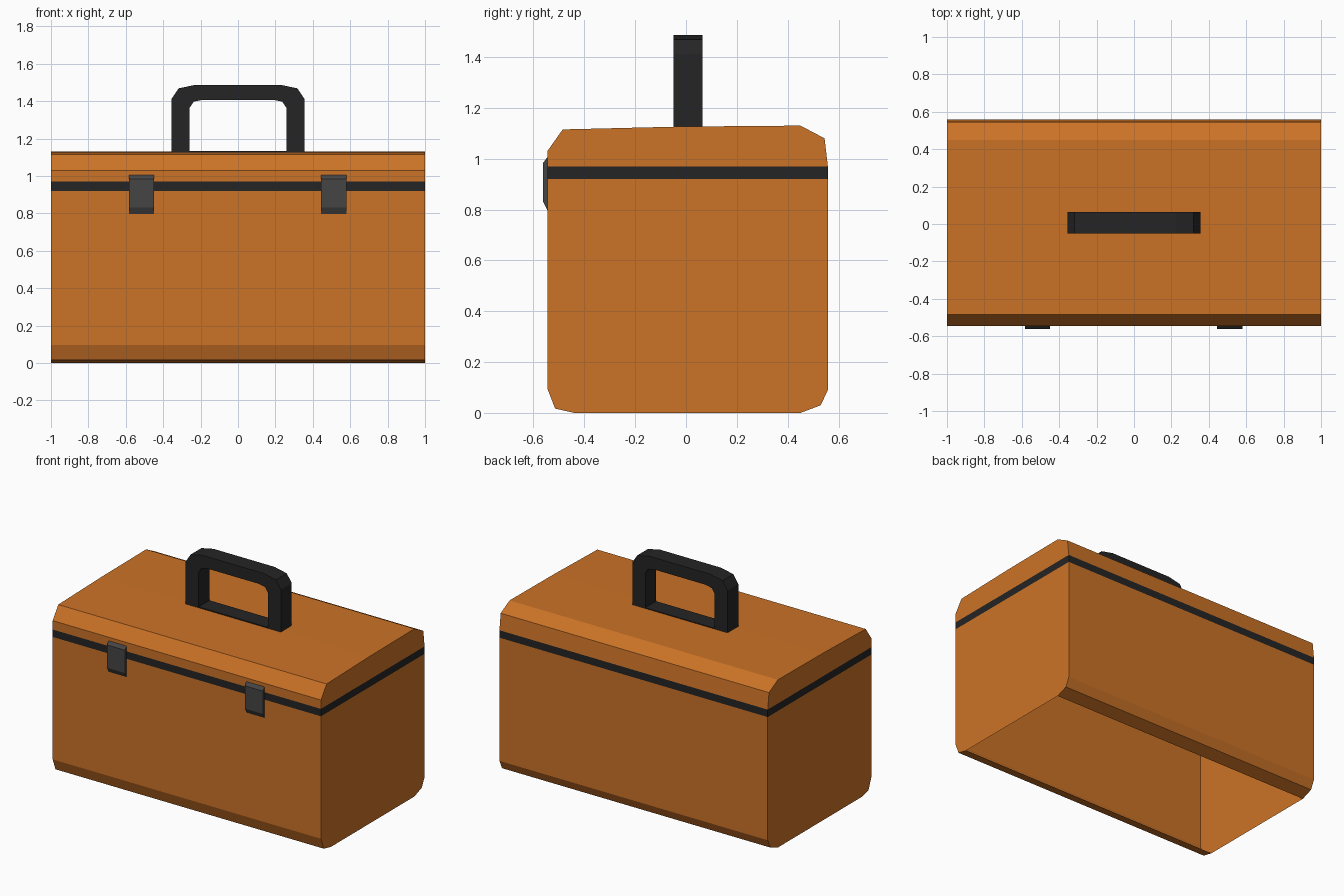
import bpy, bmesh

if "Cube" in bpy.data.objects:
    bpy.data.objects.remove(bpy.data.objects["Cube"])


def material(name, rgb):
    m = bpy.data.materials.new(name)
    m.diffuse_color = (*rgb, 1)
    m.use_nodes = True
    m.node_tree.nodes["Principled BSDF"].inputs["Base Color"].default_value = m.diffuse_color
    return m


ORANGE = material("orange", (0.6, 0.17, 0.02))
BLACK = material("black", (0.018, 0.018, 0.018))
GREY = material("dark_grey", (0.06, 0.06, 0.06))


def along_x(u, v, w):
    return (w, u, v)


def along_y(u, v, w):
    return (u, -w, v)


def prism(name, profile, lo, hi, place, mat, open_sides=()):
    """Extrude a counter-clockwise profile; open_sides are edges left unfilled."""
    bm = bmesh.new()
    a = [bm.verts.new(place(u, v, lo)) for u, v in profile]
    b = [bm.verts.new(place(u, v, hi)) for u, v in profile]
    n = len(profile)
    for i in range(n):
        j = (i + 1) % n
        if i not in open_sides:
            bm.faces.new((a[i], a[j], b[j], b[i]))
    bm.faces.new(b)
    bm.faces.new(a[::-1])
    me = bpy.data.meshes.new(name)
    bm.to_mesh(me)
    bm.free()
    me.materials.append(mat)
    ob = bpy.data.objects.new(name, me)
    bpy.context.collection.objects.link(ob)
    return ob


FRONT, BACK = -0.545, 0.558

# Box shell: open underneath and at the rim
prism("box_body", [(-0.44, 0), (0.45, 0), (0.53, 0.03), (BACK, 0.09),
                   (BACK, 0.92), (FRONT, 0.92), (FRONT, 0.095), (-0.515, 0.017)],
      -1, 1, along_x, ORANGE, open_sides=(0, 4))

# Dark seam band, flush with the walls
prism("seam_band", [(FRONT, 0.92), (BACK, 0.92), (BACK, 0.97), (FRONT, 0.97)],
      -1, 1, along_x, BLACK, open_sides=(0, 2))

# Lid with chamfered long edges
prism("lid", [(FRONT, 0.97), (BACK, 0.97), (0.545, 1.08), (0.45, 1.13),
              (-0.03, 1.126), (-0.485, 1.115), (FRONT, 1.03)],
      -1, 1, along_x, ORANGE, open_sides=(0,))

# Carrying handle: right half mirrored to a full arch
outer = [(0.355, 1.12), (0.355, 1.412), (0.318, 1.468), (0.228, 1.487)]
inner = [(0.258, 1.12), (0.258, 1.365), (0.237, 1.397), (0.19, 1.407)]
left_outer = [(-x, z) for x, z in reversed(outer)]
left_inner = [(-x, z) for x, z in inner]
prism("handle", outer + left_outer + left_inner + inner[::-1],
      -0.065, 0.05, along_y, BLACK)

# Thin plate between the handle feet
prism("handle_plate", [(-0.26, 1.12), (0.26, 1.12), (0.26, 1.132), (-0.26, 1.132)],
      -0.065, 0.05, along_y, BLACK)

# Two front latches
for side, x in (("left", -0.516), ("right", 0.512)):
    prism(side + "_latch", [(-0.562, 0.83), (-0.545, 0.797), (-0.545, 1.006), (-0.562, 0.984)],
          x - 0.067, x + 0.067, along_x, GREY)
